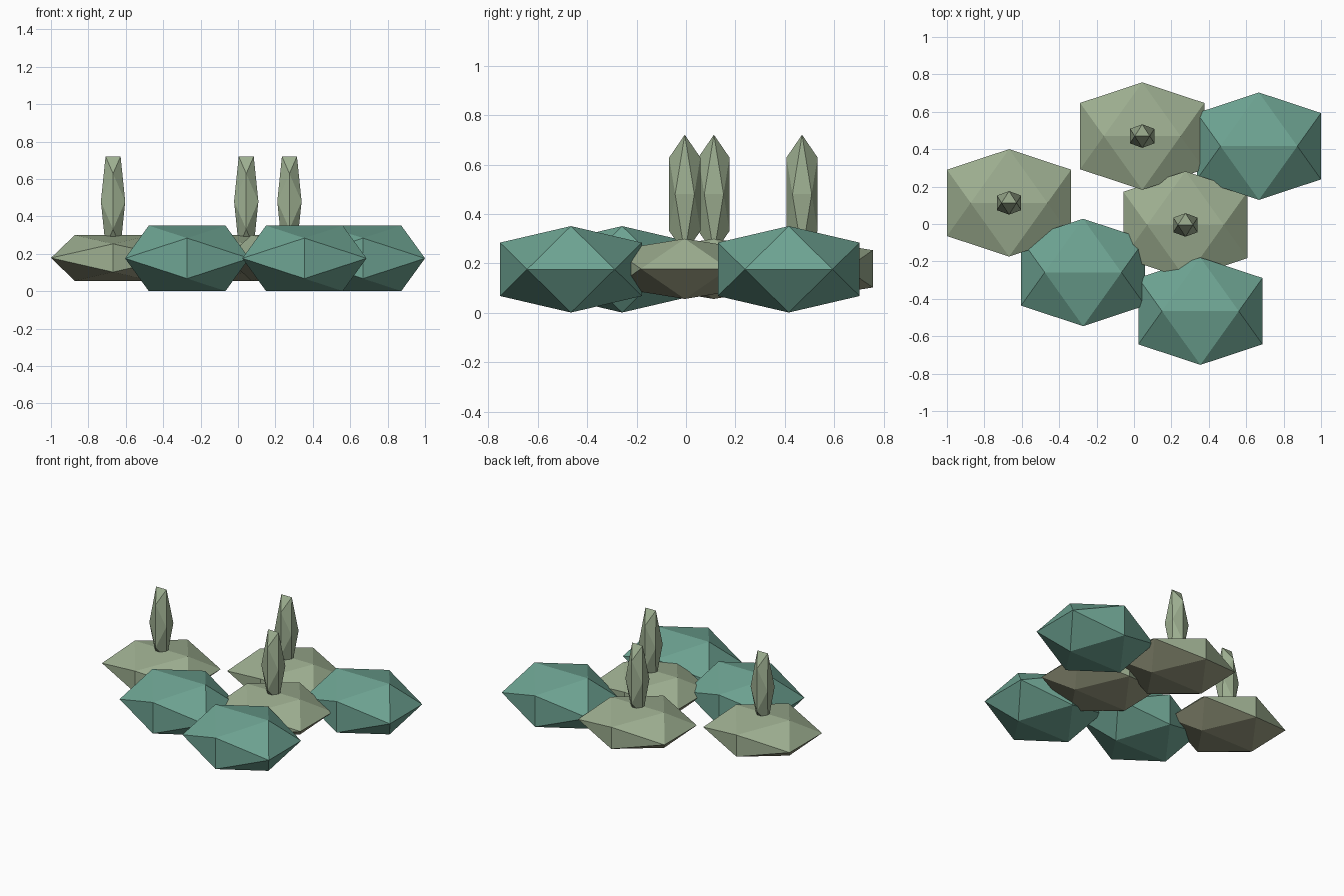
import bpy
import bmesh
import math

if "Cube" in bpy.data.objects:
    bpy.data.objects.remove(bpy.data.objects["Cube"])

PHI = (1 + math.sqrt(5)) / 2


def material(name, rgb):
    m = bpy.data.materials.new(name)
    m.diffuse_color = (*rgb, 1)
    m.use_nodes = True
    m.node_tree.nodes["Principled BSDF"].inputs["Base Color"].default_value = m.diffuse_color
    return m


TEAL = material("teal green", (0.155, 0.37, 0.29))
PALE = material("pale sage", (0.337, 0.425, 0.28))
OLIVE = material("warm sage underside", (0.31, 0.32, 0.21))


def gem(name, centre, half, mats):
    """Icosahedron with edges along the axes, stretched to the given half sizes."""
    bm = bmesh.new()
    for a in (-1, 1):
        for b in (-PHI, PHI):
            for p in ((a, 0, b), (b, a, 0), (0, b, a)):
                bm.verts.new([c + h * v / PHI for c, h, v in zip(centre, half, p)])
    bmesh.ops.convex_hull(bm, input=bm.verts)
    bmesh.ops.recalc_face_normals(bm, faces=bm.faces)
    # a second colour goes on the downward faces
    for f in bm.faces:
        f.smooth = False
        f.material_index = 1 if len(mats) > 1 and f.normal.z < -0.1 else 0
    me = bpy.data.meshes.new(name)
    bm.to_mesh(me)
    bm.free()
    for m in mats:
        me.materials.append(m)
    ob = bpy.data.objects.new(name, me)
    bpy.context.collection.objects.link(ob)
    return ob


# thick teal clumps
for i, (x, y) in enumerate([(-0.272, -0.259), (0.355, -0.466), (0.668, 0.416)]):
    gem(f"teal_clump_{i + 1}", (x, y, 0.176), (0.332, 0.287, 0.175), [TEAL])

# thinner pale clumps, each with an upright spike
for i, (x, y) in enumerate([(-0.668, 0.113), (0.044, 0.47), (0.275, -0.005)]):
    gem(f"pale_clump_{i + 1}", (x, y, 0.178), (0.332, 0.287, 0.122), [PALE, OLIVE])
    gem(f"spike_{i + 1}", (x, y, 0.48), (0.065, 0.063, 0.241), [PALE])
